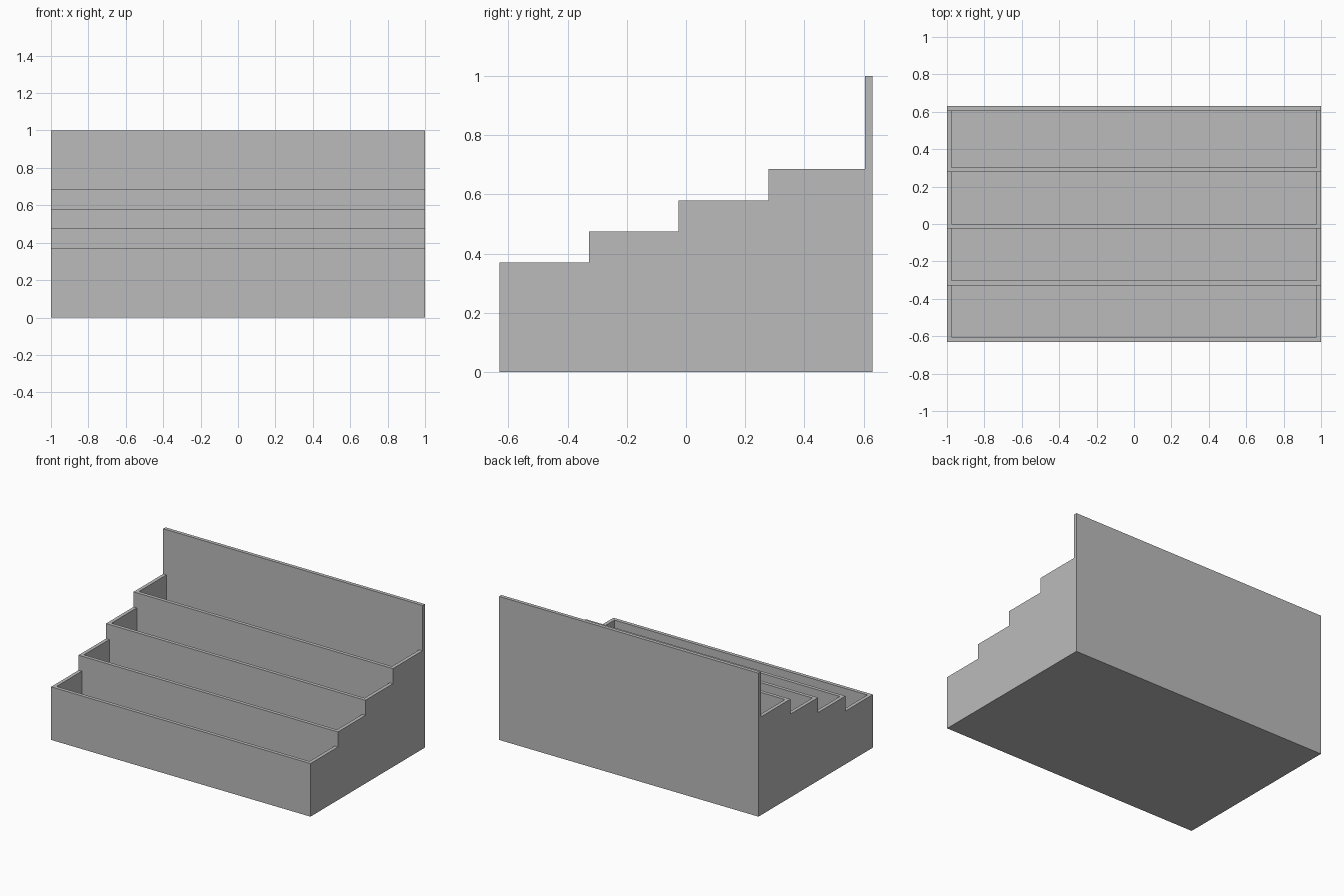
import bpy
import bmesh
from mathutils import Matrix, Vector

default = bpy.data.objects.get("Cube")
if default:
    bpy.data.objects.remove(default, do_unlink=True)

WALL = 0.025                              # panel thickness
FRONTS = [-0.63, -0.328, -0.025, 0.278]   # front face of each tier
BACK_IN, BACK_OUT = 0.605, 0.63           # back panel
FIRST, RISE = 0.37, 0.105                 # tier heights
TIERS = [FIRST + RISE * i for i in range(4)]

grey = bpy.data.materials.new("plain_grey")
grey.use_nodes = True
colour = (0.5, 0.5, 0.5, 1)
grey.diffuse_color = colour
grey.node_tree.nodes["Principled BSDF"].inputs["Base Color"].default_value = colour


def make_object(name, bm):
    bmesh.ops.recalc_face_normals(bm, faces=bm.faces)
    mesh = bpy.data.meshes.new(name)
    bm.to_mesh(mesh)
    bm.free()
    mesh.materials.append(grey)
    obj = bpy.data.objects.new(name, mesh)
    bpy.context.collection.objects.link(obj)
    return obj


# Stepped body: side profile extruded across the width
profile = [(FRONTS[0], 0)]
for y, y_next, z in zip(FRONTS, FRONTS[1:] + [BACK_IN], TIERS):
    profile += [(y, z), (y_next, z)]
profile += [(BACK_IN, 1), (BACK_OUT, 1), (BACK_OUT, 0)]

bm = bmesh.new()
side = bm.faces.new([bm.verts.new((-1, y, z)) for y, z in profile])
extruded = bmesh.ops.extrude_face_region(bm, geom=[side])
moved = [v for v in extruded["geom"] if isinstance(v, bmesh.types.BMVert)]
bmesh.ops.translate(bm, verts=moved, vec=(2, 0, 0))
body = make_object("tiered_rack", bm)

# Pocket cutters: one deep open-topped bin behind each tier front
bm = bmesh.new()
for y, y_next, z in zip(FRONTS, FRONTS[1:] + [BACK_IN], TIERS):
    low = Vector((-1 + WALL, y + WALL, WALL))
    high = Vector((1 - WALL, y_next, z + 0.05))
    bmesh.ops.create_cube(bm, size=1, matrix=Matrix.Translation((low + high) / 2)
                          @ Matrix.Diagonal((*(high - low), 1)))
cutter = make_object("pocket_cutter", bm)
cutter.hide_render = True

# Hollow out the pockets, then discard the cutter
cut = body.modifiers.new("pockets", "BOOLEAN")
cut.operation = "DIFFERENCE"
cut.solver = "EXACT"
cut.object = cutter
bpy.context.view_layer.objects.active = body
bpy.ops.object.modifier_apply(modifier=cut.name)
bpy.data.objects.remove(cutter, do_unlink=True)
